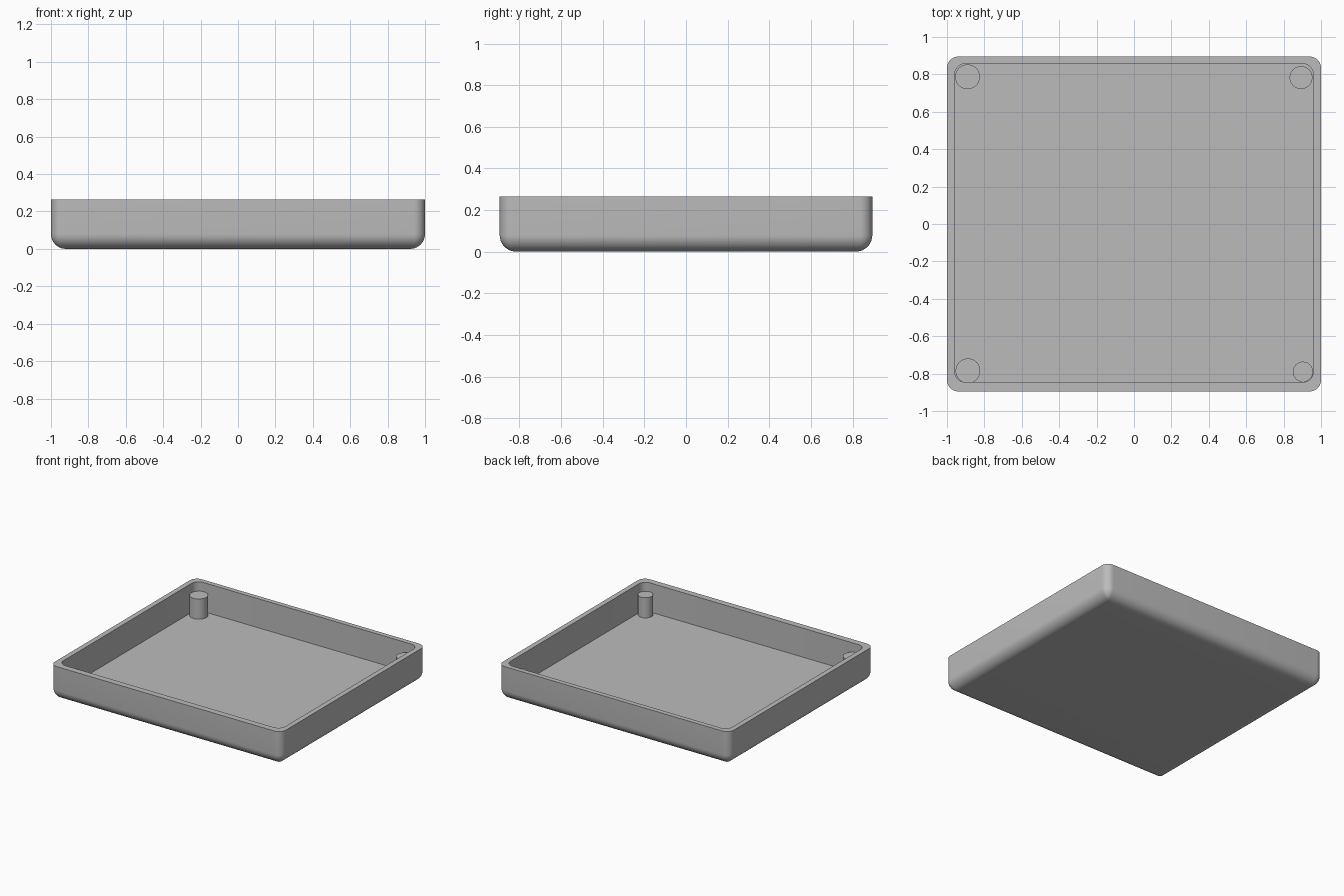
import bpy, bmesh, math

if "Cube" in bpy.data.objects:
    bpy.data.objects.remove(bpy.data.objects["Cube"])

grey = bpy.data.materials.new("light grey")
grey.diffuse_color = (0.5, 0.5, 0.5, 1)
grey.use_nodes = True
grey.node_tree.nodes["Principled BSDF"].inputs["Base Color"].default_value = grey.diffuse_color

HEIGHT, FLOOR = 0.265, 0.038
CORNER, FILLET, SEG = 0.06, 0.08, 10


def rounded_loop(bm, x0, x1, y0, y1, r, z):
    """Ring of vertices around a rounded rectangle."""
    ring = []
    corners = [(x1 - r, y1 - r), (x0 + r, y1 - r), (x0 + r, y0 + r), (x1 - r, y0 + r)]
    for k, (cx, cy) in enumerate(corners):
        for i in range(SEG + 1):
            a = (k + i / SEG) * math.pi / 2
            ring.append(bm.verts.new((cx + r * math.cos(a), cy + r * math.sin(a), z)))
    return ring


def finish(bm, name):
    bmesh.ops.recalc_face_normals(bm, faces=bm.faces)
    mesh = bpy.data.meshes.new(name)
    bm.to_mesh(mesh)
    bm.free()
    mesh.materials.append(grey)
    obj = bpy.data.objects.new(name, mesh)
    bpy.context.collection.objects.link(obj)
    bpy.ops.object.select_all(action='DESELECT')
    obj.select_set(True)
    bpy.context.view_layer.objects.active = obj
    bpy.ops.object.shade_smooth_by_angle(angle=math.radians(35))
    return obj


# Tray: bottom fillet, outer wall, rim, inner wall and floor as stacked rings
bm = bmesh.new()
rings = []
for i in range(SEG + 1):
    a = i / SEG * math.pi / 2
    inset = FILLET * (1 - math.sin(a))
    z = FILLET * (1 - math.cos(a))
    r = max(CORNER - inset, 0.008)
    rings.append(rounded_loop(bm, -1 + inset, 1 - inset, -0.895 + inset, 0.895 - inset, r, z))
rings.append(rounded_loop(bm, -1, 1, -0.895, 0.895, CORNER, HEIGHT))
for z in (HEIGHT, FLOOR):
    rings.append(rounded_loop(bm, -0.96, 0.96, -0.846, 0.857, CORNER, z))
for low, high in zip(rings, rings[1:]):
    n = len(low)
    for j in range(n):
        bm.faces.new((low[j], low[(j + 1) % n], high[(j + 1) % n], high[j]))
bm.faces.new(rings[0])
bm.faces.new(rings[-1])
finish(bm, "tray")

# Corner posts standing on the floor
posts = {
    "back_left_post": (-0.89, 0.787, 0.066),
    "back_right_post": (0.893, 0.783, 0.061),
    "front_left_post": (-0.888, -0.785, 0.066),
    "front_right_post": (0.903, -0.79, 0.054),
}
POST_TOP = 0.196
for name, (x, y, r) in posts.items():
    bm = bmesh.new()
    bmesh.ops.create_cone(bm, cap_ends=True, segments=40, radius1=r, radius2=r,
                          depth=POST_TOP - FLOOR + 0.005)
    bmesh.ops.translate(bm, verts=bm.verts, vec=(x, y, (POST_TOP + FLOOR - 0.005) / 2))
    finish(bm, name)
